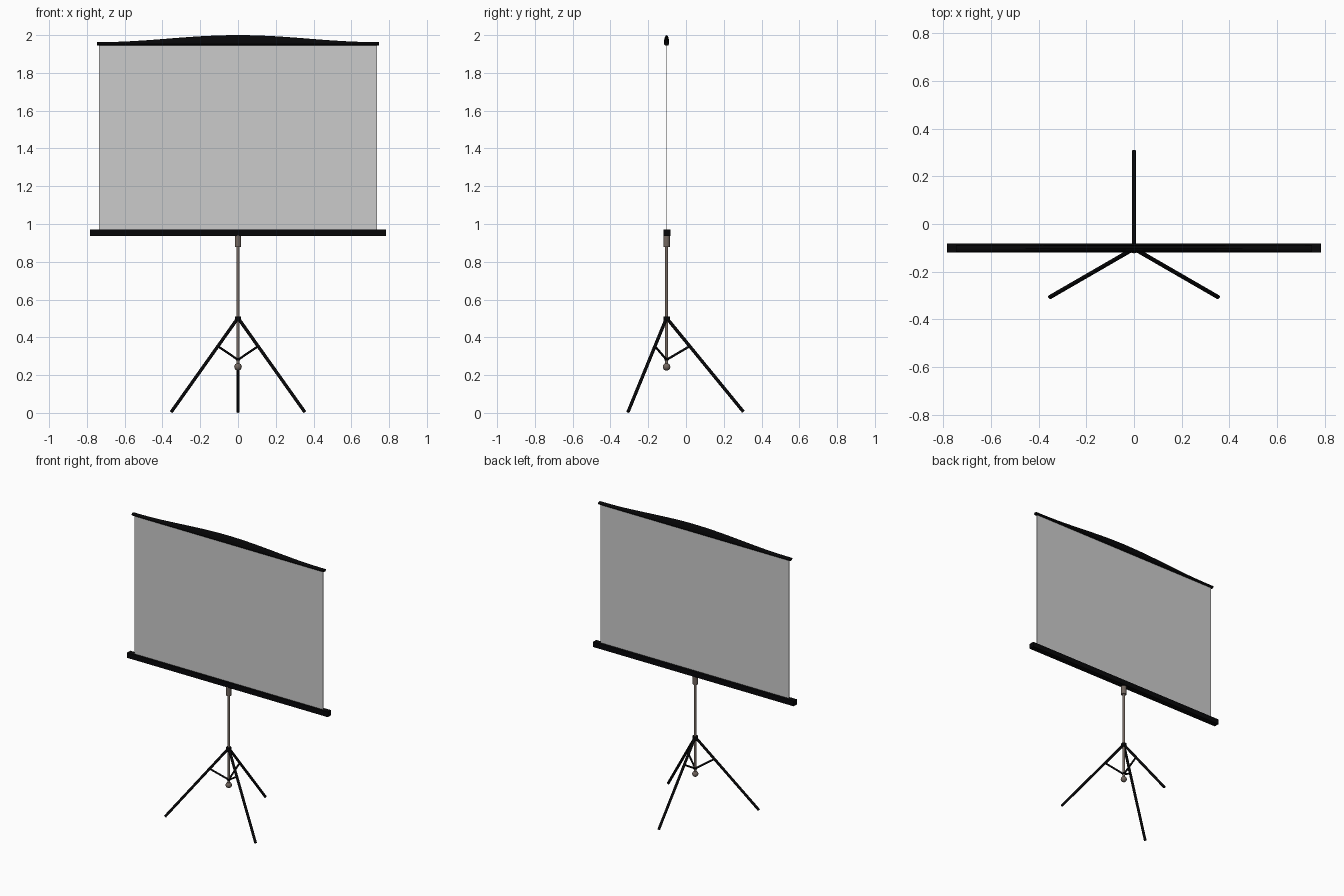
import bpy, bmesh, math
from mathutils import Vector

if "Cube" in bpy.data.objects:
    bpy.data.objects.remove(bpy.data.objects["Cube"])

YC = -0.103  # depth of the mast axis


def material(name, rgba):
    m = bpy.data.materials.new(name)
    m.diffuse_color = rgba
    m.use_nodes = True
    m.node_tree.nodes["Principled BSDF"].inputs["Base Color"].default_value = m.diffuse_color
    return m


black = material("black", (0.002, 0.002, 0.0025, 1))
metal = material("warm_metal", (0.17, 0.135, 0.115, 1))
fabric = material("screen_grey", (0.58, 0.58, 0.58, 0.75))


def finish(ob, name, mat, smooth=True):
    ob.name = name
    ob.data.materials.append(mat)
    if smooth:
        bpy.ops.object.select_all(action='DESELECT')
        ob.select_set(True)
        bpy.context.view_layer.objects.active = ob
        bpy.ops.object.shade_smooth_by_angle()
    return ob


def rod(name, a, b, r, mat, sides=16):
    a, b = Vector(a), Vector(b)
    d = b - a
    bpy.ops.mesh.primitive_cylinder_add(vertices=sides, radius=r, depth=d.length, location=(a + b) / 2,
                                        rotation=d.to_track_quat('Z', 'Y').to_euler())
    return finish(bpy.context.object, name, mat)


def box(name, size, loc, mat, bevel=0):
    bpy.ops.mesh.primitive_cube_add(size=1, location=loc)
    ob = bpy.context.object
    ob.scale = size
    bpy.ops.object.transform_apply(location=False, rotation=False, scale=True)
    if bevel:
        mod = ob.modifiers.new("bevel", 'BEVEL')
        mod.width, mod.segments = bevel, 2
    return finish(ob, name, mat, smooth=False)


def mast_rod(name, z0, z1, r, mat):
    return rod(name, (0, YC, z0), (0, YC, z1), r, mat, 24)


# screen sheet and its lower housing
box("screen_sheet", (1.47, 0.005, 0.99), (0, YC + 0.001, 1.46), fabric)
box("roller_housing", (1.566, 0.038, 0.036), (0, YC + 0.003, 0.954), black, 0.001)

# top rail: a slat whose rounded upper side swells into a carrying arch
bm = bmesh.new()
rings = []
N = 40
for i in range(N + 1):
    x = -0.747 + 1.494 * i / N
    t = min(1, abs(x) / 0.74)
    top = 1.963 + 0.037 * (0.5 + 0.5 * math.cos(math.pi * t))
    base, low = 1.955, 1.945
    pts = [(-0.008, low), (-0.014, low + 0.007)]
    pts += [(-0.014 * math.cos(a), base + (top - base) * math.sin(a))
            for a in (math.pi * k / 8 for k in range(9))]
    pts += [(0.014, low + 0.007), (0.008, low)]
    rings.append([bm.verts.new((x, YC + y, z)) for y, z in pts])
for r0, r1 in zip(rings, rings[1:]):
    for j in range(len(r0)):
        k = (j + 1) % len(r0)
        bm.faces.new((r0[j], r0[k], r1[k], r1[j]))
bm.faces.new(rings[0])
bm.faces.new(rings[-1])
bmesh.ops.recalc_face_normals(bm, faces=bm.faces)
me = bpy.data.meshes.new("top_rail")
bm.to_mesh(me)
bm.free()
rail = bpy.data.objects.new("top_rail", me)
bpy.context.collection.objects.link(rail)
finish(rail, "top_rail", black)

# mast with upper collar, leg hub, brace ring and end ball
mast_rod("mast", 0.25, 0.90, 0.009, metal)
mast_rod("mast_collar", 0.877, 0.94, 0.017, metal)
mast_rod("leg_hub", 0.483, 0.51, 0.017, black)
mast_rod("brace_ring", 0.278, 0.291, 0.011, black)
bpy.ops.mesh.primitive_uv_sphere_add(segments=24, ring_count=12, radius=0.02, location=(0, YC, 0.244))
finish(bpy.context.object, "mast_end_ball", metal)

# three legs, each with a brace
for i, deg in enumerate((90, 210, 330)):
    c, s = math.cos(math.radians(deg)), math.sin(math.radians(deg))

    def at(r, z):
        return (c * r, YC + s * r, z)
    rod(f"leg_{i + 1}", at(0.004, 0.498), at(0.407, 0.006), 0.0088, black)
    rod(f"leg_brace_{i + 1}", at(0.005, 0.284), at(0.121, 0.352), 0.006, black, 12)
